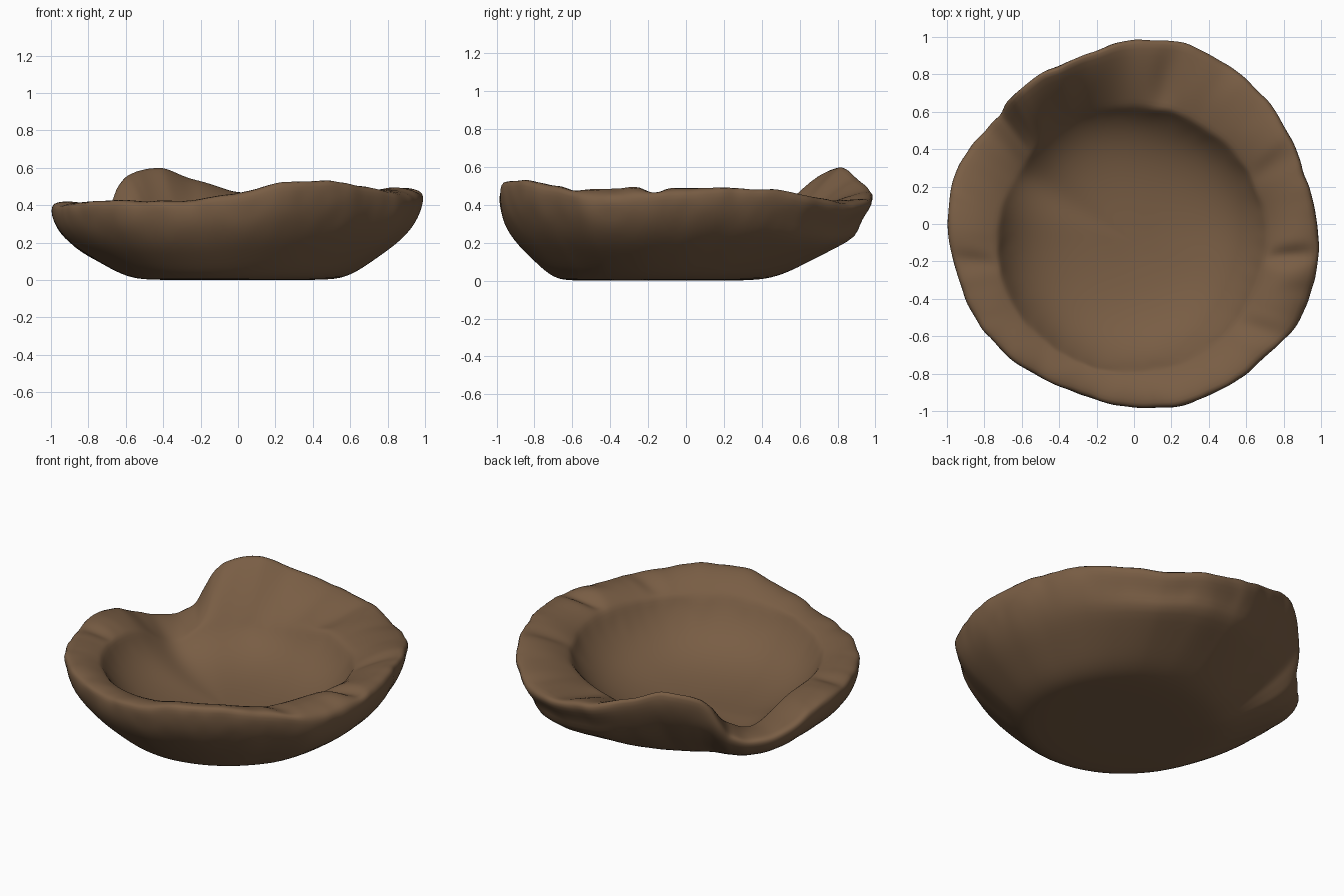
import bpy, bmesh, math
from mathutils import Vector, noise

if "Cube" in bpy.data.objects:
    bpy.data.objects.remove(bpy.data.objects["Cube"])

STEPS = 180

# Rim outline of the hand-pinched bowl: angle, radius, height
RIM = [(0, .98, .48), (15, .95, .49), (30, .96, .49), (45, .97, .44), (60, 1.0, .41),
       (75, 1.01, .44), (90, .99, .48), (104, .95, .55), (116, .94, .62), (125, .95, .6),
       (130, .95, .57), (134, .95, .51), (137, .94, .41), (140, .92, .32), (147, .94, .27),
       (155, .97, .28), (162, .99, .32), (170, 1.0, .38), (180, 1.0, .41), (195, .99, .4),
       (210, .99, .41), (225, .98, .42), (240, .96, .41), (255, .96, .42), (270, .985, .46),
       (285, 1.01, .53), (300, 1.01, .54), (315, 1.0, .5), (330, 1.03, .45), (345, 1.01, .46)]

# Outer wall: share of the way from foot to rim, share of rim height
WALL = [(-.3, .0), (-.1, .012), (.02, .035), (.13, .075), (.26, .14), (.48, .28), (.66, .4),
        (.8, .52), (.91, .65), (.975, .78), (1, .9), (.985, .98)]
# Hollow: radius share of the opening, share of the drop from lip to floor
HOLLOW = [(.97, .87), (.92, .69), (.84, .48), (.73, .29), (.58, .14), (.4, .05), (.2, .01)]
FLOOR = .1


def rim_at(angle):
    """Smoothly blended rim radius and height at an angle."""
    for i, a in enumerate(RIM):
        b = RIM[(i + 1) % len(RIM)]
        end = b[0] if b[0] > a[0] else b[0] + 360
        if a[0] <= angle < end:
            t = (angle - a[0]) / (end - a[0])
            t = t * .5 + (t * t * (3 - 2 * t)) * .5
            return a[1] + (b[1] - a[1]) * t, a[2] + (b[2] - a[2]) * t


def bump(value, centre, width):
    d = (value - centre + 180) % 360 - 180
    return math.exp(-(d / width) ** 2)


def column(angle):
    """Points from the foot, over the rim, down to the floor."""
    a = math.radians(angle)
    ray = Vector((math.cos(a), math.sin(a), 0))
    radius, height = rim_at(angle)
    rim = ray * radius
    foot = Vector((0, -.12, 0)) + ray * .56
    centre = Vector((-.02, -.07, 0))
    lip = centre + ray * (.72 - .02 * bump(angle, 90, 40) - .03 * bump(angle, 150, 20))
    flap = bump(angle, 112, 28)
    ledge = bump(angle, 70, 32)
    ridge = bump(angle, 342, 24)
    lip_z = (.39 + .04 * bump(angle, 290, 35) + .04 * ridge
             - .09 * flap - .15 * bump(angle, 152, 15))
    crack = sum(d * bump(angle, c, w) for c, w, d in
                ((351, 3, .05), (322, 4, .025), (191, 3, .025), (77, 5, .03), (25, 4, .02)))
    pts = []
    for f, z in WALL:
        p = foot.lerp(rim, f)
        p.z = height * z
        # jutting ledge at the back with a tucked fold above it
        p += ray * ledge * (.03 * bump(z, .52, .1) - .05 * bump(z, .71, .1))
        pts.append(p)
    for t in (.12, .4, .7, .9, 1):
        p = rim.lerp(lip, t)
        p.z = height + (lip_z - height) * t ** 1.3
        p.z += (.018 * (1 - flap) + .035 * ridge - crack) * math.sin(t * math.pi)
        pts.append(p)
    for f, drop in HOLLOW:
        p = centre.lerp(lip, f)
        p.z = FLOOR + (lip_z - FLOOR) * drop
        pts.append(p)
    # uneven clay surface, strongest near the rim
    for p in pts:
        edge = min(1, max(0, (p.z - .12) / .25))
        n = noise.noise(p * 5) * .014 + noise.noise(p * 13) * .008
        p += ray * n * edge
        p.z += n * edge * .6
    return pts


# Bowl body
bm = bmesh.new()
columns = [[bm.verts.new(p) for p in column(360 * i / STEPS)] for i in range(STEPS)]
for i, col in enumerate(columns):
    nxt = columns[(i + 1) % STEPS]
    for j in range(len(col) - 1):
        bm.faces.new((col[j], nxt[j], nxt[j + 1], col[j + 1]))

# Underside and floor centre
for row, z in ((0, 0), (-1, FLOOR)):
    hub = bm.verts.new((0, -.1, z))
    for i, col in enumerate(columns):
        bm.faces.new((hub, col[row], columns[(i + 1) % STEPS][row]))
bmesh.ops.recalc_face_normals(bm, faces=bm.faces)
mesh = bpy.data.meshes.new("clay_bowl")
bm.to_mesh(mesh)
bm.free()

bowl = bpy.data.objects.new("clay_bowl", mesh)
bpy.context.collection.objects.link(bowl)
bpy.context.view_layer.objects.active = bowl
bowl.select_set(True)
bpy.ops.object.shade_smooth()
smooth = bowl.modifiers.new("rounded_clay", "SUBSURF")
smooth.levels = smooth.render_levels = 1

# Brown clay
clay = bpy.data.materials.new("brown_clay")
clay.use_nodes = True
colour = (.19, .11, .058, 1)
clay.diffuse_color = colour
clay.node_tree.nodes["Principled BSDF"].inputs["Base Color"].default_value = colour
mesh.materials.append(clay)
